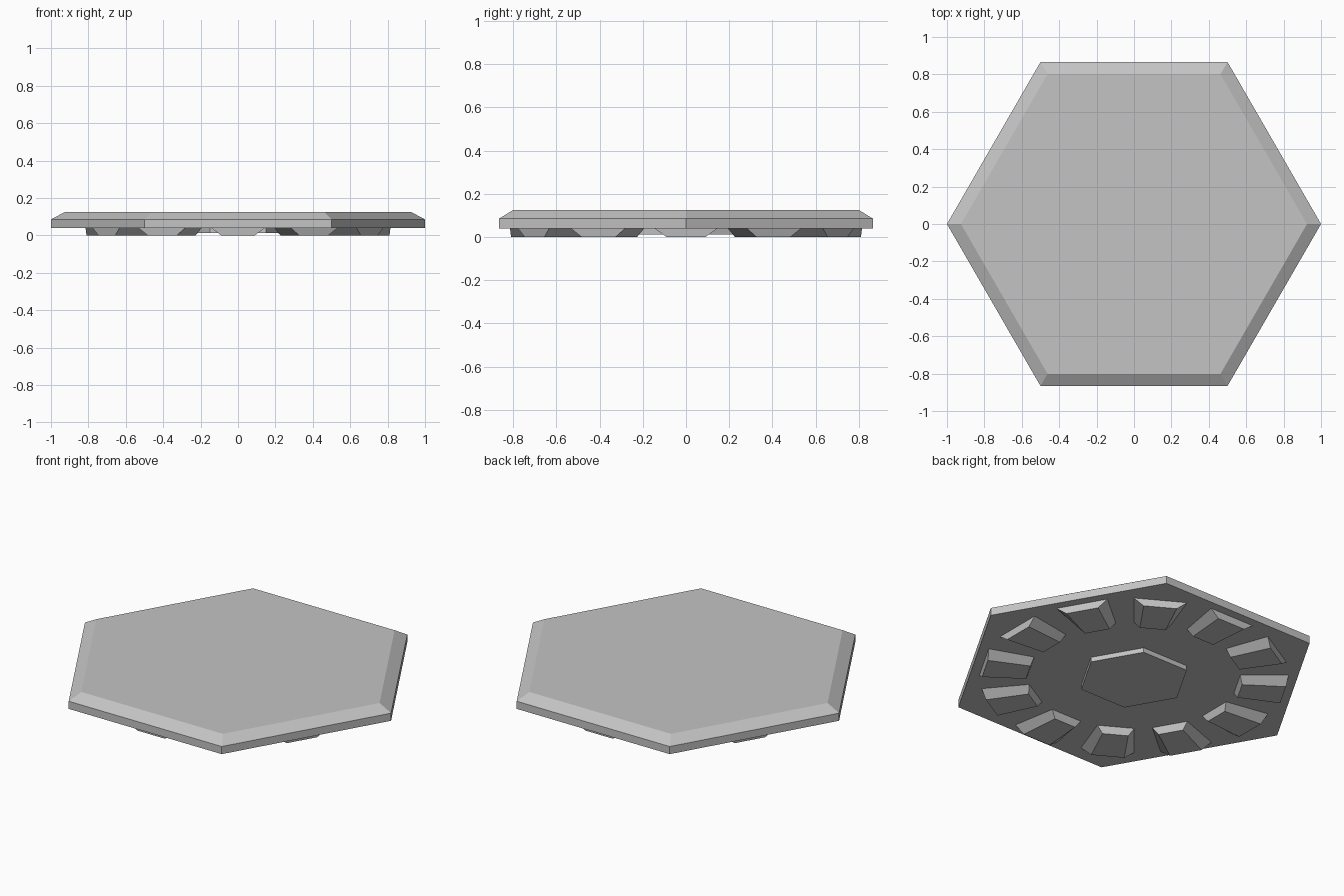
import bpy, bmesh, math

if "Cube" in bpy.data.objects:
    bpy.data.objects.remove(bpy.data.objects["Cube"])

grey = bpy.data.materials.new("plain_grey")
grey.diffuse_color = (0.55, 0.55, 0.55, 1)
grey.use_nodes = True
grey.node_tree.nodes["Principled BSDF"].inputs["Base Color"].default_value = grey.diffuse_color


def loft(name, rings):
    """Flat-shaded solid from stacked rings of points, capped at both ends."""
    bm = bmesh.new()
    loops = [[bm.verts.new(p) for p in ring] for ring in rings]
    n = len(loops[0])
    for a, b in zip(loops, loops[1:]):
        for i in range(n):
            j = (i + 1) % n
            bm.faces.new((a[i], a[j], b[j], b[i]))
    bm.faces.new(loops[0][::-1])
    bm.faces.new(loops[-1])
    bmesh.ops.recalc_face_normals(bm, faces=bm.faces)
    mesh = bpy.data.meshes.new(name)
    bm.to_mesh(mesh)
    bm.free()
    mesh.materials.append(grey)
    obj = bpy.data.objects.new(name, mesh)
    bpy.context.collection.objects.link(obj)
    return obj


def hexagon(r, z):
    return [(r * math.cos(math.pi / 3 * i), r * math.sin(math.pi / 3 * i), z)
            for i in range(6)]


def wedge(r_in, half_in, r_out, half_out, z):
    return [(r_in, -half_in, z), (r_out, -half_out, z),
            (r_out, half_out, z), (r_in, half_in, z)]


# Hexagonal slab with a bevelled top edge
loft("tile_slab", [hexagon(1, 0.04), hexagon(1, 0.085), hexagon(0.925, 0.125)])

# Shallow raised hexagon in the middle of the underside
loft("underside_boss", [hexagon(0.30, 0.012), hexagon(0.30, 0.04)])

# Ring of twelve tapered feet
for k in range(12):
    foot = loft(f"foot_{k + 1}", [wedge(0.575, 0.07, 0.81, 0.09, 0),
                                  wedge(0.56, 0.10, 0.815, 0.145, 0.04)])
    foot.rotation_euler.z = math.radians(30 * k)
